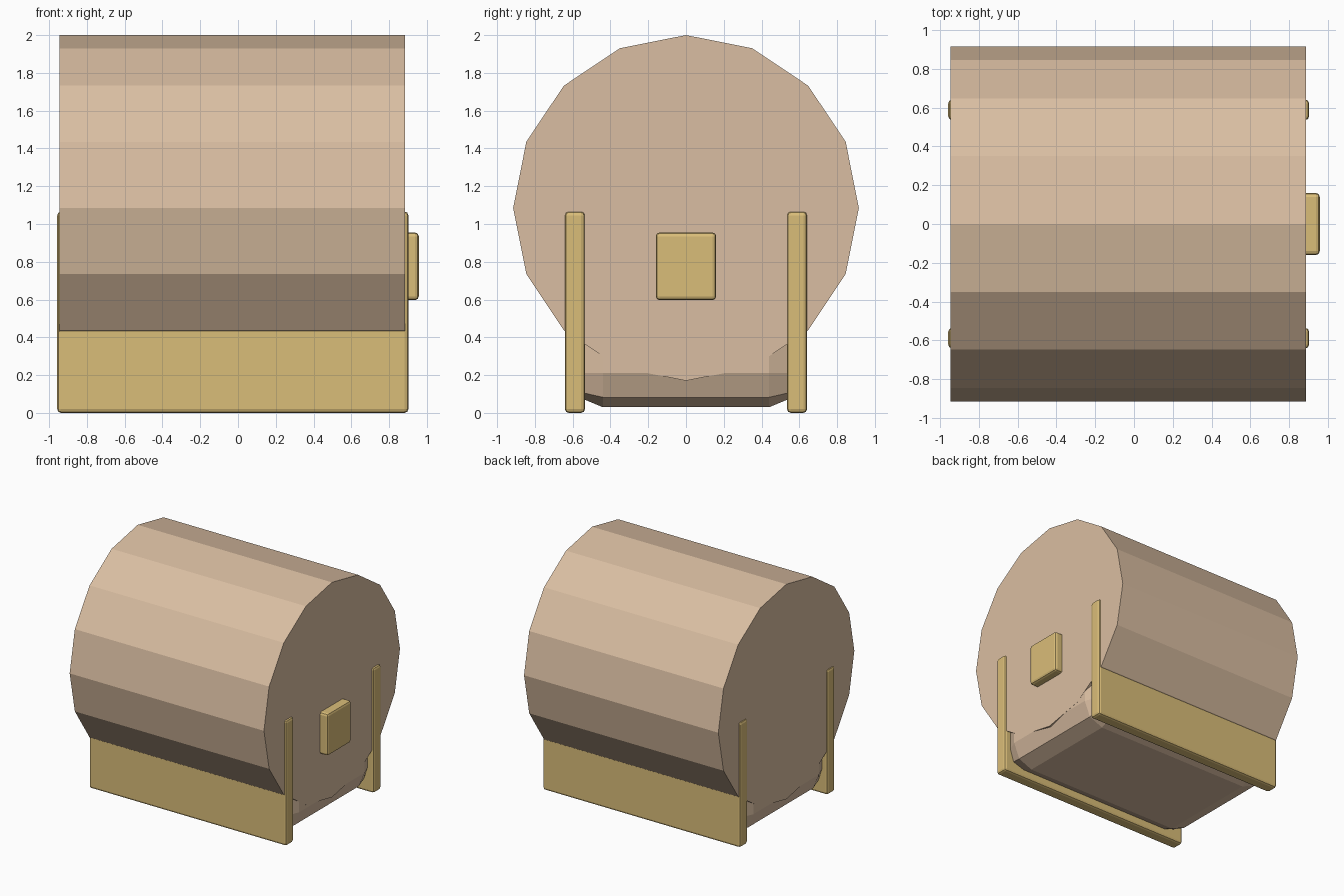
import bpy
import bmesh
import math
from mathutils import Matrix, Vector

default = bpy.data.objects.get("Cube")
if default:
    bpy.data.objects.remove(default, do_unlink=True)


def make_material(name, rgb):
    mat = bpy.data.materials.new(name)
    mat.use_nodes = True
    color = (*rgb, 1.0)
    mat.diffuse_color = color
    mat.node_tree.nodes["Principled BSDF"].inputs["Base Color"].default_value = color
    return mat


tan = make_material("light tan", (0.70, 0.515, 0.36))
wood = make_material("yellow wood", (0.70, 0.51, 0.19))


def add_object(name, bm, mat):
    bmesh.ops.recalc_face_normals(bm, faces=bm.faces)
    mesh = bpy.data.meshes.new(name)
    bm.to_mesh(mesh)
    bm.free()
    mesh.materials.append(mat)
    obj = bpy.data.objects.new(name, mesh)
    bpy.context.collection.objects.link(obj)
    return obj


def bevelled_box(name, low, high, bevel, mat):
    low, high = Vector(low), Vector(high)
    bm = bmesh.new()
    bmesh.ops.create_cube(bm, size=1.0)
    bmesh.ops.scale(bm, vec=high - low, verts=bm.verts)
    bmesh.ops.translate(bm, vec=(low + high) / 2, verts=bm.verts)
    bmesh.ops.bevel(bm, geom=bm.edges[:], offset=bevel, segments=2,
                    profile=0.5, affect='EDGES')
    return add_object(name, bm, mat)


# Sixteen-sided drum lying along x, with a corner at the top
LEFT, RIGHT = -0.945, 0.885
RADIUS = 0.915
bm = bmesh.new()
bmesh.ops.create_cone(bm, cap_ends=True, segments=16, radius1=RADIUS,
                      radius2=RADIUS, depth=RIGHT - LEFT)
bmesh.ops.rotate(bm, matrix=Matrix.Rotation(math.pi / 2, 3, 'Y'), verts=bm.verts)
bmesh.ops.translate(bm, vec=((LEFT + RIGHT) / 2, 0, 2 - RADIUS), verts=bm.verts)
add_object("drum_body", bm, tan)

# Rounded block under the drum
bevelled_box("base_block", (LEFT + 0.001, -0.62, 0.03),
             (RIGHT - 0.001, 0.62, 0.95), 0.18, tan)

# Upright planks along the front and back
for name, y in (("front_plank", -0.588), ("back_plank", 0.588)):
    bevelled_box(name, (-0.957, y - 0.053, 0), (0.902, y + 0.053, 1.066), 0.02, wood)

# Raised plate on one end
bevelled_box("end_plate", (0.8, -0.16, 0.597), (0.957, 0.16, 0.955), 0.02, wood)
